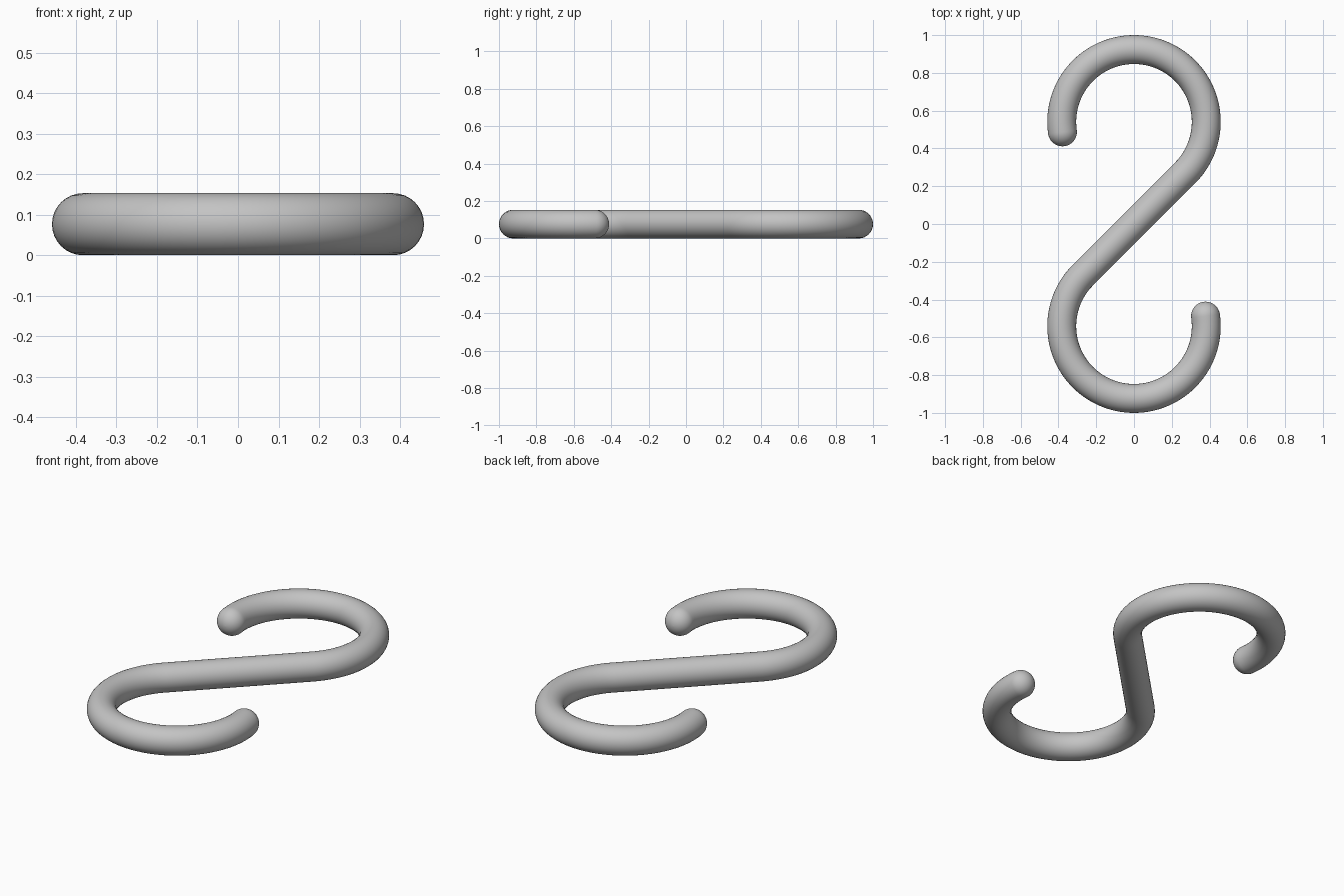
import bpy
from math import sin, cos, pi, sqrt, radians
from mathutils import Vector

cube = bpy.data.objects.get("Cube")
if cube:
    bpy.data.objects.remove(cube, do_unlink=True)

WIRE = 0.0765                          # rod radius
BEND = (1 - WIRE) / (1 + sqrt(2))      # centre line radius of each bend
CENTRE = BEND * sqrt(2)                # bend centre, so the shank runs at 45 degrees
START, END = radians(-45), radians(188)
ARC_STEPS, CAP_STEPS = 72, 12

# Upper half of the centre line: bend, then a rounded end, as (position, relative radius)
half = []
for i in range(ARC_STEPS + 1):
    a = START + (END - START) * i / ARC_STEPS
    half.append((Vector((BEND * cos(a), CENTRE + BEND * sin(a), WIRE)), 1.0))
tip = half[-1][0]
along = Vector((-sin(END), cos(END), 0))
for i in range(1, CAP_STEPS + 1):
    t = pi / 2 * i / CAP_STEPS
    half.append((tip + along * WIRE * sin(t), max(cos(t), 0.01)))

# Lower half is the upper half turned by 180 degrees about z
other = [(Vector((-p.x, -p.y, p.z)), r) for p, r in reversed(half)]
path = other + half

# Sweep a round section along the centre line
curve = bpy.data.curves.new("s_hook", 'CURVE')
curve.dimensions = '3D'
curve.twist_mode = 'Z_UP'
curve.bevel_depth = WIRE
curve.bevel_resolution = 14
curve.use_fill_caps = True
spline = curve.splines.new('POLY')
spline.points.add(len(path) - 1)
for point, (p, r) in zip(spline.points, path):
    point.co = (*p, 1)
    point.radius = r

hook = bpy.data.objects.new("s_hook", curve)
bpy.context.collection.objects.link(hook)

# Plain grey metal
grey = bpy.data.materials.new("light_grey")
grey.use_nodes = True
colour = (0.55, 0.55, 0.55, 1)
grey.diffuse_color = colour
grey.node_tree.nodes["Principled BSDF"].inputs["Base Color"].default_value = colour
curve.materials.append(grey)

# Turn into a mesh with smooth shading
bpy.ops.object.select_all(action='DESELECT')
hook.select_set(True)
bpy.context.view_layer.objects.active = hook
bpy.ops.object.convert(target='MESH')
bpy.ops.object.shade_smooth_by_angle(angle=radians(40))
